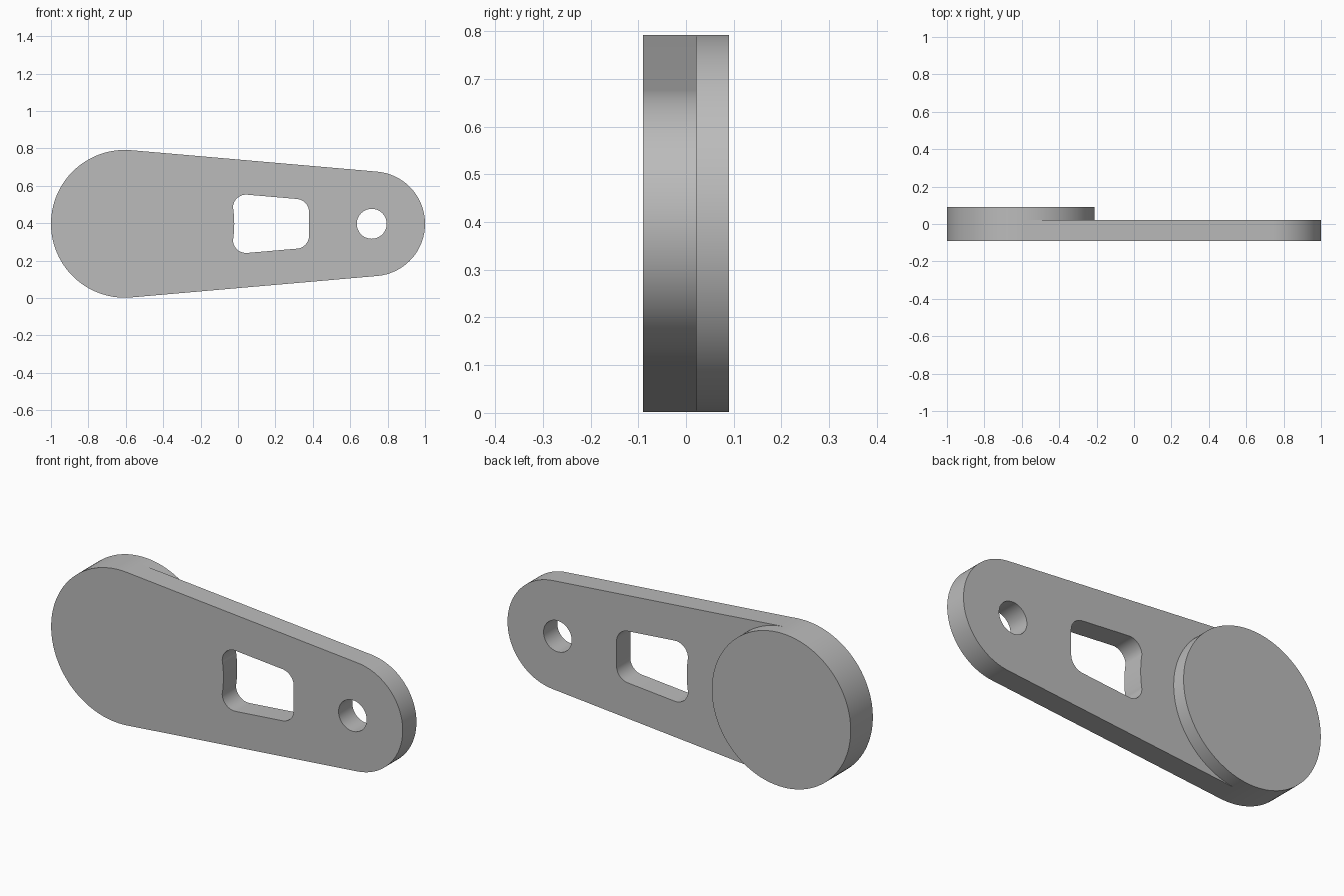
import bpy
import bmesh
from math import cos, sin, radians, asin, degrees
from mathutils import Vector

if "Cube" in bpy.data.objects:
    bpy.data.objects.remove(bpy.data.objects["Cube"], do_unlink=True)

MID = 0.397                        # height of the long axis
BIG, SMALL = (-0.605, 0.395), (0.72, 0.28)    # end centre x, radius
FRONT, STEP, BACK = -0.09, 0.022, 0.09
TILT = degrees(asin((BIG[1] - SMALL[1]) / (SMALL[0] - BIG[0])))

grey = bpy.data.materials.new("plain grey")
grey.use_nodes = True
grey.diffuse_color = (0.5, 0.5, 0.5, 1)
grey.node_tree.nodes["Principled BSDF"].inputs["Base Color"].default_value = (0.5, 0.5, 0.5, 1)


def arc(x, z, r, start, end, steps):
    """Points along an arc, angles in degrees."""
    angles = [radians(start + (end - start) * i / steps) for i in range(steps + 1)]
    return [(x + r * cos(a), z + r * sin(a)) for a in angles]


def extrude_part(name, loops, y0, y1):
    """Fill an outline with optional holes and extrude it from y0 to y1."""
    bm = bmesh.new()
    edges = []
    for loop in loops:
        verts = [bm.verts.new((x, y0, z)) for x, z in loop]
        edges += [bm.edges.new((v, verts[i - 1])) for i, v in enumerate(verts)]
    bmesh.ops.triangle_fill(bm, use_beauty=True, edges=edges, normal=Vector((0, -1, 0)))
    new = bmesh.ops.extrude_face_region(bm, geom=bm.faces[:], use_keep_orig=True)["geom"]
    moved = [g for g in new if isinstance(g, bmesh.types.BMVert)]
    bmesh.ops.translate(bm, verts=moved, vec=(0, y1 - y0, 0))
    bmesh.ops.recalc_face_normals(bm, faces=bm.faces[:])
    mesh = bpy.data.meshes.new(name)
    bm.to_mesh(mesh)
    bm.free()
    mesh.materials.append(grey)
    obj = bpy.data.objects.new(name, mesh)
    bpy.context.collection.objects.link(obj)
    bpy.ops.object.select_all(action="DESELECT")
    obj.select_set(True)
    bpy.context.view_layer.objects.active = obj
    bpy.ops.object.shade_smooth_by_angle(angle=radians(30))
    return obj


# Tapered arm outline: two round ends joined by tangent sides
top = 90 - TILT
big_end = arc(BIG[0], MID, BIG[1], top, 360 - top, 56)
small_end = arc(SMALL[0], MID, SMALL[1], -top, top, 48)

# Round pivot hole
pivot_hole = arc(SMALL[0] - 0.005, MID, 0.08, 0, 360, 48)[:-1]

# Window: rounded corners, sides parallel to the arm, left side curved around the disc
corner = 0.07
upper = arc(0.31, MID + 0.063, corner, 0, top, 10) + arc(0.043, MID + 0.086, corner, top, 180, 10)
lower = [(x, 2 * MID - z) for x, z in reversed(upper)]
left_side = arc(BIG[0], MID, 0.585, 8, -8, 10)
window = upper + left_side + lower

extrude_part("arm_plate", [big_end + small_end, pivot_hole, window], FRONT, STEP)

# Raised round boss on the back of the wide end
boss = big_end + arc(BIG[0], MID, BIG[1], -top, top, 56)[1:-1]
extrude_part("round_boss", [boss], STEP, BACK)
